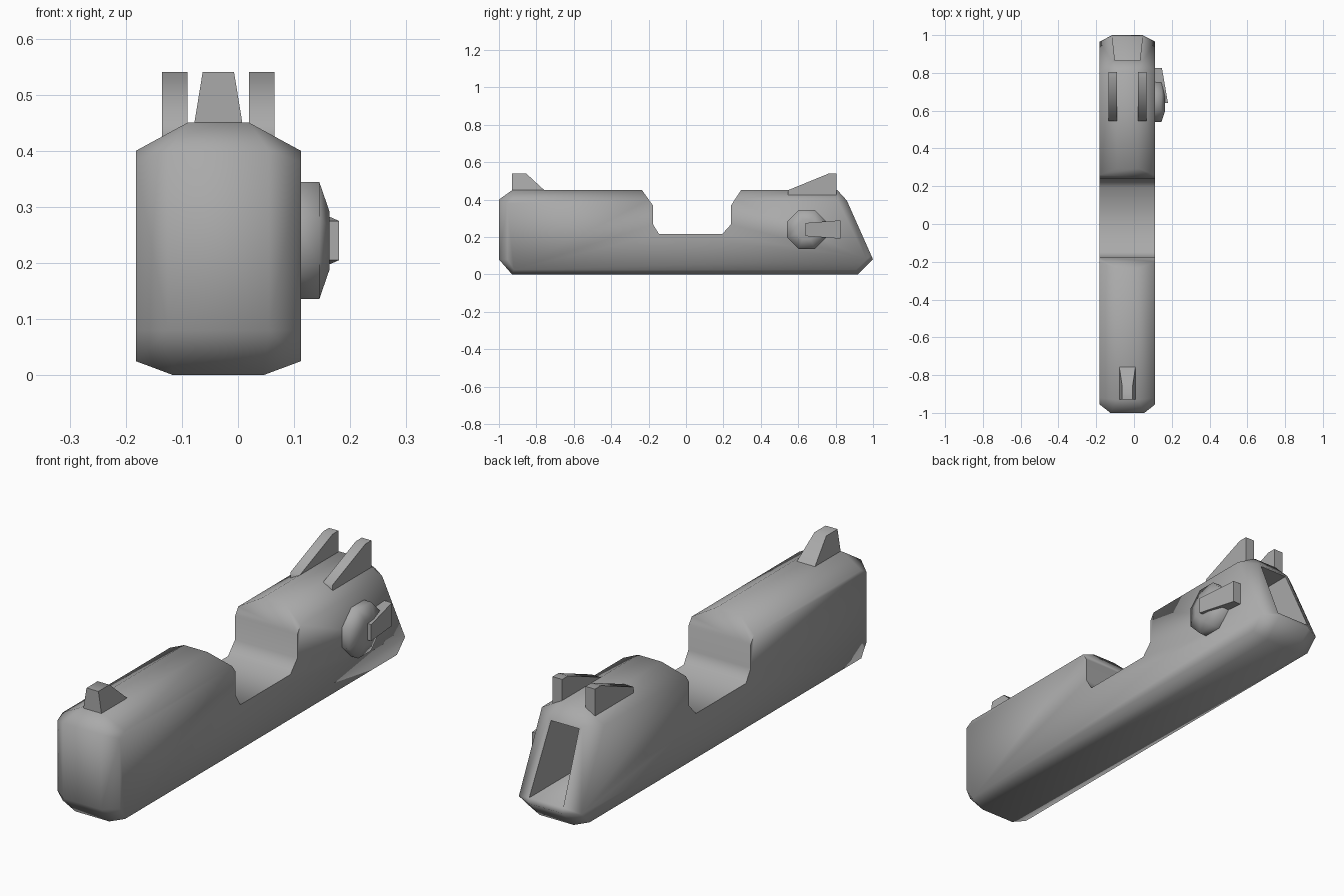
import bpy, bmesh, math

if "Cube" in bpy.data.objects:
    bpy.data.objects.remove(bpy.data.objects["Cube"])

CX = -0.035  # centre plane of the slide

steel = bpy.data.materials.new("grey steel")
steel.use_nodes = True
GREY = (0.4, 0.4, 0.4, 1)
steel.diffuse_color = GREY
steel.node_tree.nodes["Principled BSDF"].inputs["Base Color"].default_value = GREY


def finish(bm, name):
    bmesh.ops.recalc_face_normals(bm, faces=bm.faces)
    mesh = bpy.data.meshes.new(name)
    bm.to_mesh(mesh)
    bm.free()
    mesh.materials.append(steel)
    ob = bpy.data.objects.new(name, mesh)
    bpy.context.collection.objects.link(ob)
    return ob


def hull(name, points):
    bm = bmesh.new()
    for p in points:
        bm.verts.new(p)
    bmesh.ops.convex_hull(bm, input=bm.verts)
    bmesh.ops.dissolve_limit(bm, angle_limit=math.radians(1), verts=bm.verts, edges=bm.edges)
    return finish(bm, name)


def prism(name, lower, upper):
    """Solid between two matching outlines."""
    bm = bmesh.new()
    a = [bm.verts.new(p) for p in lower]
    b = [bm.verts.new(p) for p in upper]
    bm.faces.new(a)
    bm.faces.new(b)
    for i in range(len(a)):
        j = (i + 1) % len(a)
        bm.faces.new((a[i], a[j], b[j], b[i]))
    return finish(bm, name)


def smooth(ob, degrees):
    bpy.ops.object.select_all(action='DESELECT')
    ob.select_set(True)
    bpy.context.view_layer.objects.active = ob
    bpy.ops.object.shade_smooth_by_angle(angle=math.radians(degrees))


# Slide body: chamfered block with a raked rear, given as half-width, y, z
half = [
    (.09, -1, .08), (.09, -1, .40), (.147, -.955, .08), (.147, -.955, .38),
    (.147, -.92, .025), (.147, -.92, .40), (.08, -.93, 0), (.055, -.93, .45),
    (.055, .81, .45), (.08, .86, .395), (.147, .81, .40), (.147, .965, .08),
    (.08, 1, .08), (.147, .91, .025), (.08, .92, 0),
]
body = hull("slide_body", [(CX + s * w, y, z) for w, y, z in half for s in (-1, 1)])

# Ejection notch and hollow rear, cut from the body
notch = [(-.27, .50), (-.235, .45), (-.176, .368), (-.176, .267), (-.144, .215),
         (.193, .215), (.24, .267), (.24, .368), (.294, .45), (.33, .50)]
notch_cutter = prism("notch_cutter", *[[(x, y, z) for y, z in notch] for x in (-.4, .4)])
opening = [(-.08, .10), (.08, .10), (.066, .385), (-.066, .385)]
rear_cutter = prism("rear_cutter", *[[(CX + x, y, z) for x, z in opening] for y in (.5, 1.2)])

bpy.context.view_layer.objects.active = body
for cutter in (notch_cutter, rear_cutter):
    cutter.hide_render = True
    mod = body.modifiers.new("cut", 'BOOLEAN')
    mod.operation = 'DIFFERENCE'
    mod.solver = 'EXACT'
    mod.object = cutter
    bpy.ops.object.modifier_apply(modifier=mod.name)
    bpy.data.objects.remove(cutter)
smooth(body, 75)

# Front sight: tapered blade with a sloping back
base = [(s * .043, y) for s, y in ((-1, -.93), (1, -.93), (1, -.755), (-1, -.755))]
top = [(s * .028, y) for s, y in ((-1, -.93), (1, -.93), (1, -.855), (-1, -.855))]
front_sight = prism("front_sight", [(CX + x, y, .448) for x, y in base],
                    [(CX + x, y, .54) for x, y in top])
smooth(front_sight, 75)

# Rear sights: a pair of ramped posts
ramp = [(.545, .425), (.545, .45), (.765, .54), (.805, .54), (.805, .425)]
for side, s in (("left", 1), ("right", -1)):
    post = prism(side + "_rear_sight",
                 *[[(CX + s * w, y, z) for y, z in ramp] for w in (.055, .1)])
    smooth(post, 75)

# Safety disc: octagon with a chamfered face
def octagon(x, flat):
    r = flat / math.cos(math.pi / 8)
    return [(x, .645 + r * math.cos(a), .24 + r * math.sin(a))
            for a in [math.pi / 8 + i * math.pi / 4 for i in range(8)]]

disc = hull("safety_disc", octagon(.10, .104) + octagon(.145, .104) + octagon(.163, .052))
smooth(disc, 75)

# Safety lever: wedge running back from the disc
lever = hull("safety_lever", [
    (x, y, .24 + s * h)
    for x, y, h in ((.12, .64, .035), (.18, .64, .035), (.108, .825, .049), (.148, .825, .049))
    for s in (-1, 1)])
smooth(lever, 75)
